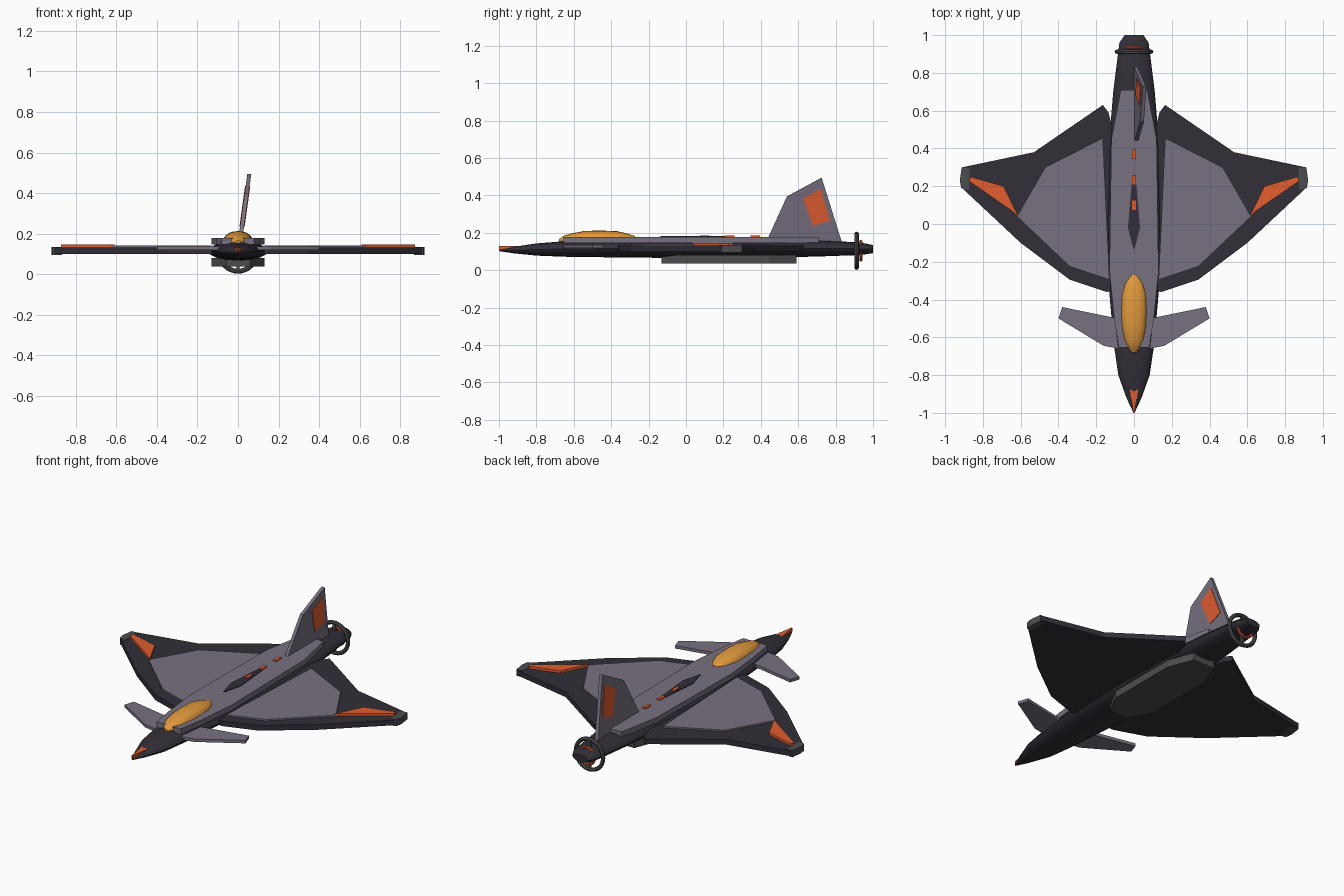
import bpy, bmesh, math
from mathutils import Vector

if "Cube" in bpy.data.objects:
    bpy.data.objects.remove(bpy.data.objects["Cube"])


def material(name, rgb):
    m = bpy.data.materials.new(name)
    m.diffuse_color = (*rgb, 1)
    m.use_nodes = True
    m.node_tree.nodes["Principled BSDF"].inputs["Base Color"].default_value = m.diffuse_color
    return m


DARK = material("dark_hull", (0.032, 0.028, 0.04))
PANEL = material("mauve_panel", (0.19, 0.165, 0.22))
METAL = material("gunmetal", (0.075, 0.072, 0.08))
ORANGE = material("orange", (0.75, 0.11, 0.03))
AMBER = material("amber", (0.75, 0.32, 0.045))


def finish(name, bm, mat, smooth=False):
    bmesh.ops.recalc_face_normals(bm, faces=bm.faces)
    me = bpy.data.meshes.new(name)
    bm.to_mesh(me)
    bm.free()
    me.materials.append(mat)
    ob = bpy.data.objects.new(name, me)
    bpy.context.collection.objects.link(ob)
    if smooth:
        bpy.ops.object.select_all(action='DESELECT')
        ob.select_set(True)
        bpy.context.view_layer.objects.active = ob
        bpy.ops.object.shade_smooth_by_angle(angle=math.radians(35))
    return ob


def prism(name, pts, offset, mat):
    """Extrude a closed outline of 3D points by an offset vector."""
    bm = bmesh.new()
    f = bm.faces.new([bm.verts.new(p) for p in pts])
    r = bmesh.ops.extrude_face_region(bm, geom=[f])
    moved = [v for v in r["geom"] if isinstance(v, bmesh.types.BMVert)]
    bmesh.ops.translate(bm, verts=moved, vec=Vector(offset))
    return finish(name, bm, mat)


def plate(name, outline, z0, z1, mat):
    return prism(name, [(x, y, z0) for x, y in outline], (0, 0, z1 - z0), mat)


def sym_plate(name, half, z0, z1, mat):
    """Plate symmetric about x = 0 from its right-hand outline."""
    return plate(name, half + [(-x, y) for x, y in reversed(half)], z0, z1, mat)


def pair(name, outline, z0, z1, mat):
    """Right plate plus its mirrored left twin."""
    plate(name + "_right", outline, z0, z1, mat)
    plate(name + "_left", [(-x, y) for x, y in outline], z0, z1, mat)


def loft(name, stations, mat, n=16):
    """Elliptical sections given as (y, half width, bottom z, top z)."""
    bm = bmesh.new()
    rings = []
    for y, w, lo, hi in stations:
        c, h = (lo + hi) / 2, (hi - lo) / 2
        rings.append([bm.verts.new((w * math.cos(2 * math.pi * i / n), y,
                                    c + h * math.sin(2 * math.pi * i / n)))
                      for i in range(n)])
    for a, b in zip(rings, rings[1:]):
        for i in range(n):
            j = (i + 1) % n
            bm.faces.new((a[i], a[j], b[j], b[i]))
    bm.faces.new(rings[0])
    bm.faces.new(rings[-1])
    return finish(name, bm, mat, True)


def ring(name, y, z, major, minor, mat):
    bpy.ops.mesh.primitive_torus_add(location=(0, y, z), rotation=(math.pi / 2, 0, 0),
                                     major_radius=major, minor_radius=minor,
                                     major_segments=32, minor_segments=8)
    ob = bpy.context.object
    ob.name = name
    ob.data.materials.append(mat)
    bpy.ops.object.shade_smooth_by_angle()


# Fuselage and canopy
loft("fuselage", [(-1, .003, .102, .108), (-.92, .04, .09, .125), (-.8, .083, .078, .143),
                  (-.65, .105, .072, .155), (-.35, .132, .068, .163), (0, .147, .065, .163),
                  (.4, .135, .066, .163), (.7, .11, .073, .16), (.9, .085, .08, .15),
                  (.96, .077, .085, .143), (1, .05, .091, .134)], DARK)
loft("canopy", [(-.68, .012, .15, .165), (-.65, .038, .14, .186), (-.61, .053, .14, .197),
                (-.54, .064, .14, .21), (-.46, .067, .14, .212), (-.37, .063, .14, .209),
                (-.31, .045, .15, .195), (-.27, .015, .165, .181)], AMBER)

# Spine deck, diamond inlay and lights
sym_plate("spine_deck", [(.08, -.655), (.105, -.5), (.13, -.25), (.12, .45), (.07, .71)],
          .145, .178, PANEL)
sym_plate("spine_inlay", [(.002, -.135), (.032, -.02), (.012, .215)], .17, .182, DARK)
for i in range(3):
    y = .1 + .135 * i
    sym_plate(f"spine_light_{i + 1}", [(.01, y - .025), (.01, y + .025)], .17, .186, ORANGE)

# Wings with raised panels, orange flashes and tip caps
pair("wing", [(.1, -.35), (.145, -.36), (.34, -.295), (.6, -.1), (.91, .19), (.91, .3),
              (.53, .38), (.165, .63), (.135, .59), (.1, .45)], .1, .131, DARK)
pair("wing_panel", [(.13, -.295), (.34, -.225), (.62, .04), (.47, .3), (.165, .455)],
     .125, .14, PANEL)
pair("wing_flash", [(.61, .035), (.69, .2), (.865, .25), (.875, .228), (.64, .065)],
     .129, .146, ORANGE)
pair("wing_tip", [(.875, .18), (.915, .19), (.922, .23), (.912, .3), (.87, .295)],
     .095, .134, METAL)

# Canards
pair("canard", [(.08, -.66), (.16, -.645), (.4, -.5), (.38, -.44), (.11, -.495), (.08, -.5)],
     .118, .136, PANEL)

# Belly pod
sym_plate("belly_pod", [(.06, -.13), (.13, 0), (.13, .44), (.07, .59)], .036, .08, METAL)

# Canted tail fin with an orange patch showing on both sides
def cant(z):
    return .01 + (z - .16) * .137


def fin_prism(name, profile, thick, mat):
    prism(name, [(cant(z) - thick / 2, y, z) for y, z in profile], (thick, 0, 0), mat)


fin_prism("tail_fin", [(.435, .165), (.54, .395), (.725, .495), (.835, .145)], .02, PANEL)
fin_prism("fin_patch", [(.625, .385), (.72, .435), (.77, .265), (.68, .235)], .026, ORANGE)

# Nose marker
sym_plate("nose_marker", [(.003, -1), (.023, -.87), (.012, -.88)], .108, .13, ORANGE)

# Exhaust ring with struts and glowing inner ring
ring("exhaust_ring", .912, .104, .09, .012, METAL)
ring("exhaust_glow", .935, .104, .05, .008, ORANGE)
for name, s in (("upper_strut", 1), ("lower_strut", -1)):
    z = sorted((.104 + .02 * s, .104 + .088 * s))
    sym_plate(name, [(.008, .905), (.008, .92)], *z, METAL)
